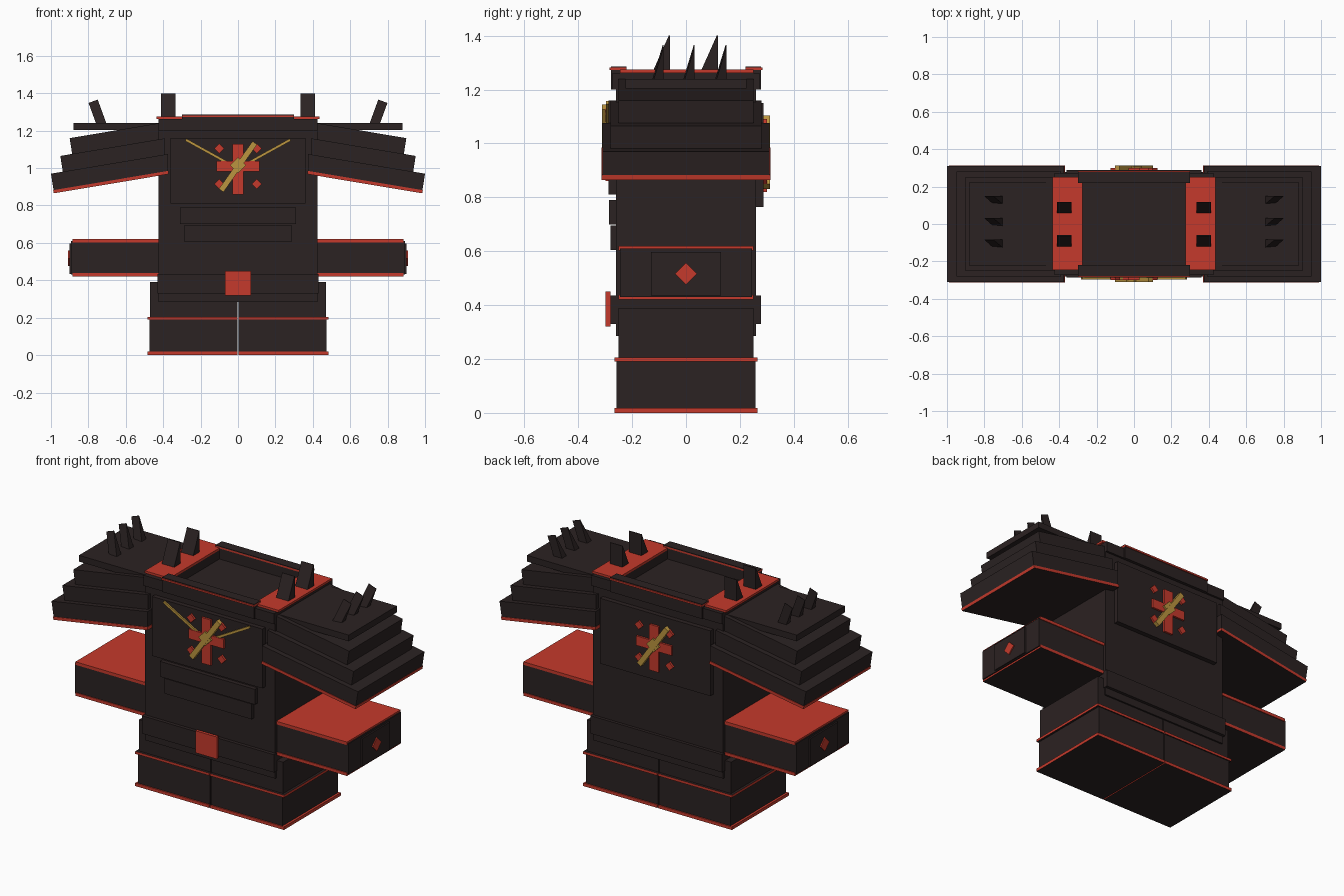
import bpy, bmesh, math
from mathutils import Matrix, Vector

if "Cube" in bpy.data.objects:
    bpy.data.objects.remove(bpy.data.objects["Cube"])


def material(name, rgb):
    m = bpy.data.materials.new(name)
    m.diffuse_color = (*rgb, 1)
    m.use_nodes = True
    m.node_tree.nodes["Principled BSDF"].inputs["Base Color"].default_value = m.diffuse_color
    return m


DARK = material("charcoal", (0.024, 0.016, 0.016))
RED = material("red", (0.56, 0.042, 0.025))
GOLD = material("gold", (0.50, 0.30, 0.05))


def prism(name, pts, lo, hi, mat, axis="y", dark_faces=(), matrix=None):
    """Extrude a 2D outline along an axis; listed z directions turn dark."""
    place = {"y": lambda a, b, d: (a, d, b), "x": lambda a, b, d: (d, a, b)}[axis]
    bm = bmesh.new()
    f = bm.faces.new([bm.verts.new(place(a, b, lo)) for a, b in pts])
    ext = bmesh.ops.extrude_face_region(bm, geom=[f])
    verts = [g for g in ext["geom"] if isinstance(g, bmesh.types.BMVert)]
    bmesh.ops.translate(bm, verts=verts, vec=Vector(place(0, 0, hi - lo)))
    if matrix:
        bmesh.ops.transform(bm, matrix=matrix, verts=bm.verts)
    bmesh.ops.recalc_face_normals(bm, faces=bm.faces)
    for face in bm.faces:
        if any(face.normal.z * s > 0.9 for s in dark_faces):
            face.material_index = 1
    me = bpy.data.meshes.new(name)
    bm.to_mesh(me)
    bm.free()
    me.materials.append(mat)
    me.materials.append(DARK)
    ob = bpy.data.objects.new(name, me)
    bpy.context.collection.objects.link(ob)
    return ob


def box(name, x0, x1, y0, y1, z0, z1, mat=DARK, **kw):
    return prism(name, [(x0, z0), (x1, z0), (x1, z1), (x0, z1)], y0, y1, mat, **kw)


def diamond(cx, cz, r):
    return [(cx - r, cz), (cx, cz - r), (cx + r, cz), (cx, cz + r)]


def bar(a, b, w):
    """Outline of a straight strip from a to b."""
    a, b = Vector(a), Vector(b)
    d = (b - a).normalized() * w / 2
    n = Vector((-d.y, d.x))
    return [tuple(p) for p in (a - n, b - n, b + n, a + n)]


# torso, belt and front plates
box("torso", -0.425, 0.425, -0.26, 0.26, 0.285, 1.21)
box("belt", -0.43, 0.43, -0.28, 0.278, 0.33, 0.435)
box("belt_buckle", -0.07, 0.07, -0.298, -0.28, 0.32, 0.45, RED)
box("chest_plate", -0.36, 0.36, -0.287, -0.25, 0.81, 1.16)
box("back_plate", -0.36, 0.36, 0.25, 0.288, 0.765, 1.15)
box("upper_belly_plate", -0.31, 0.31, -0.285, -0.25, 0.70, 0.79)
box("lower_belly_plate", -0.285, 0.285, -0.28, -0.25, 0.605, 0.695)

# emblem on the chest and the same one turned round on the back
for side, mx, base in (("front", None, 0.287),
                       ("back", Matrix.Translation((0, 0, -0.04)) @ Matrix.Rotation(math.pi, 4, "Z"), 0.288)):
    def plate(name, pts, depth, mat):
        prism(side + name, pts, -base - depth, -base + 0.002, mat, matrix=mx)
    plate("_cross_upright", bar((0, 0.86), (0, 1.13), 0.06), 0.012, RED)
    plate("_cross_arms", bar((-0.115, 1.01), (0.115, 1.01), 0.056), 0.0115, RED)
    for sx in (-1, 1):
        for z in (0.915, 1.105):
            plate("_stud", diamond(sx * 0.1, z, 0.026), 0.012, RED)
    plate("_blade", bar((-0.09, 0.88), (0.09, 1.135), 0.03), 0.024, GOLD)
    plate("_blade_boss", diamond(0, 1.015, 0.042), 0.022, GOLD)
for s in (-1, 1):
    prism("chest_chain", bar((s * 0.28, 1.152), (s * 0.06, 1.03), 0.014), -0.296, -0.286, GOLD)

# collar around the neck opening, front and back
for s in (-1, 1):
    y0, y1 = sorted((s * 0.22, s * 0.278))
    box("collar_bar", -0.30, 0.30, y0, y1, 1.20, 1.272)
    r0, r1 = sorted((s * 0.22, s * 0.284))
    box("collar_trim", -0.30, 0.30, r0, r1, 1.272, 1.282, RED)
    box("collar_cap", -0.30, 0.30, y0, y1, 1.282, 1.286)
    box("collar_wing", -0.425, 0.425, *sorted((s * 0.24, s * 0.272)), 1.20, 1.262)

for s in (-1, 1):
    def sbox(name, x0, x1, *rest, **kw):
        return box(name, *sorted((s * x0, s * x1)), *rest, **kw)

    # legs with a narrow gap between them
    sbox("hip", 0.003, 0.47, -0.25, 0.25, 0.2, 0.39)
    sbox("leg", 0.003, 0.472, -0.258, 0.258, 0.01, 0.2)
    sbox("leg_bottom_trim", 0.003, 0.485, -0.265, 0.265, 0.0, 0.018, RED, dark_faces=(-1,))
    sbox("leg_top_trim", 0.003, 0.485, -0.265, 0.265, 0.19, 0.205, RED, dark_faces=(1, -1))

    # side arms with trims and end badge
    sbox("arm", 0.42, 0.893, -0.245, 0.245, 0.43, 0.61)
    sbox("arm_top_trim", 0.42, 0.886, -0.25, 0.25, 0.602, 0.62, RED)
    sbox("arm_bottom_trim", 0.42, 0.886, -0.25, 0.25, 0.42, 0.438, RED, dark_faces=(-1,))
    sbox("arm_end_plate", 0.88, 0.902, -0.13, 0.13, 0.435, 0.598)
    prism("arm_badge", diamond(0, 0.517, 0.041), *sorted((s * 0.9, s * 0.908)), RED, axis="x")

    # stepped shoulder pad, sloping down outwards
    slope = 0.168
    for i, (xo, zt, xi, yw) in enumerate(((1.0, 0.97, 0.375, 0.31),
                                          (0.95, 1.065, 0.39, 0.28),
                                          (0.90, 1.16, 0.41, 0.25))):
        out = [(xo, zt), (xo - 0.015, zt - 0.095),
               (xi, zt - 0.095 + slope * (xo - 0.015 - xi)), (xi, zt + slope * (xo - xi))]
        prism("shoulder_layer", [(s * x, z) for x, z in out], -yw, yw, DARK)
    rim = [(0.988, 0.882), (0.985, 0.865), (0.37, 0.968), (0.373, 0.985)]
    prism("shoulder_trim", [(s * x, z) for x, z in rim], -0.313, 0.313, RED, dark_faces=(-1,))
    sbox("shoulder_cap", 0.42, 0.88, -0.225, 0.225, 1.203, 1.24)

    # neck side beams with red tops
    sbox("neck_beam", 0.275, 0.425, -0.24, 0.24, 1.20, 1.262)
    sbox("neck_beam_top", 0.275, 0.437, -0.245, 0.25, 1.262, 1.275, RED)

    # upright inner spikes and leaning outer spikes
    for y in (-0.06, 0.118):
        prism("inner_spike", [(y - 0.062, 1.27), (y, 1.27), (y, 1.40), (y - 0.004, 1.40)],
              *sorted((s * 0.333, s * 0.413)), DARK, axis="x")
    lean = Matrix.Translation((s * 0.73, 0, 1.235)) @ Matrix.Rotation(s * math.radians(20), 4, "Y")
    for y in (-0.083, 0.032, 0.15):
        prism("outer_spike", [(y - 0.046, -0.02), (y, -0.02), (y, 0.13), (y - 0.003, 0.13)],
              -0.026, 0.026, DARK, axis="x", matrix=lean)
